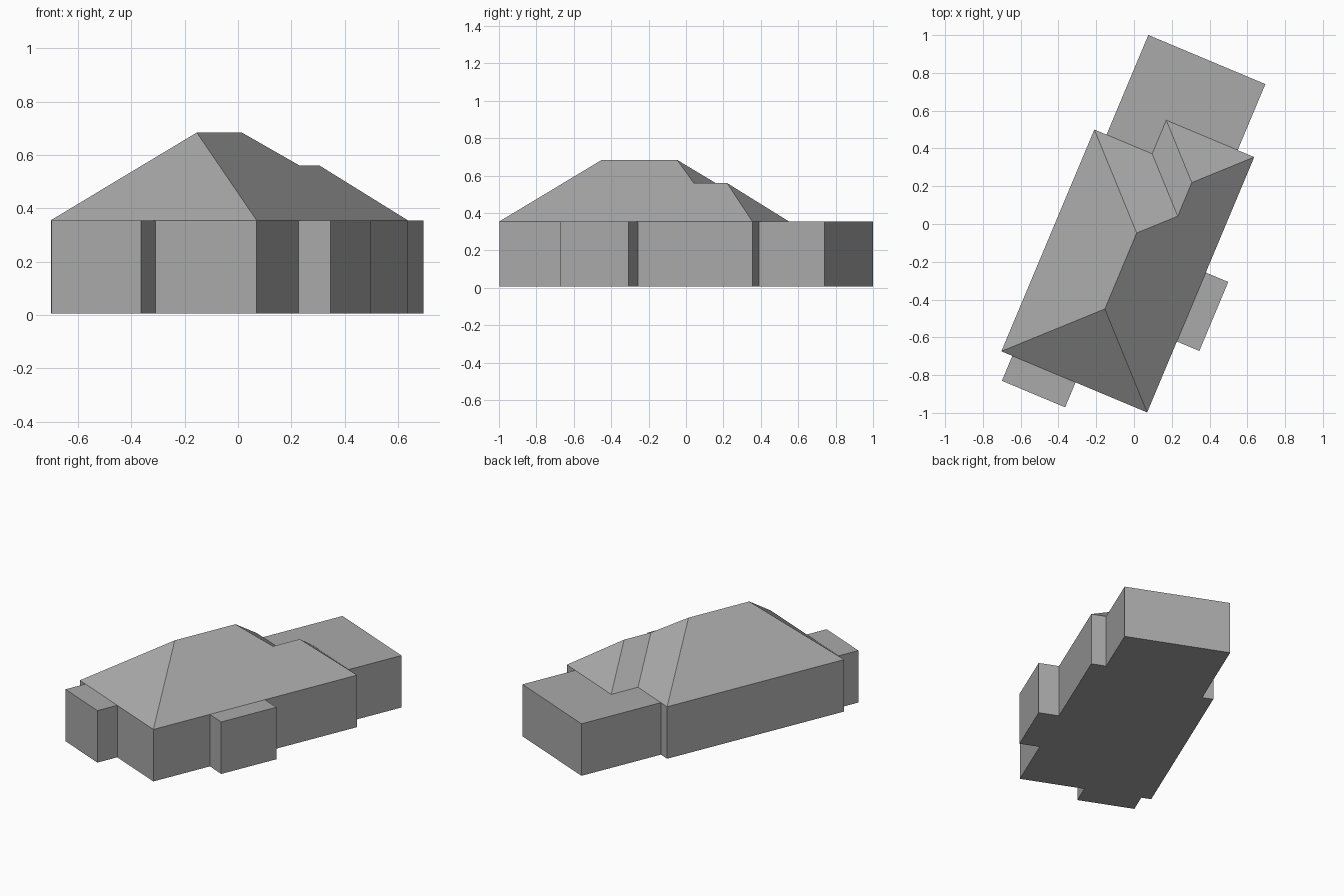
import bpy
import bmesh
import math
from mathutils import Matrix

cube = bpy.data.objects.get("Cube")
if cube:
    bpy.data.objects.remove(cube, do_unlink=True)

BASE, EAVE, WING, RIDGE = 0.006, 0.355, 0.56, 0.684
TURN = Matrix.Rotation(math.radians(-22.75), 4, "Z")  # the house stands at an angle

grey = bpy.data.materials.new("plain grey")
grey.use_nodes = True
colour = (0.4, 0.4, 0.4, 1)
grey.diffuse_color = colour
grey.node_tree.nodes["Principled BSDF"].inputs["Base Color"].default_value = colour


def finish(name, bm):
    """Turn the part into place and link it as an object."""
    bm.transform(TURN)
    mesh = bpy.data.meshes.new(name)
    bm.to_mesh(mesh)
    bm.free()
    mesh.materials.append(grey)
    bpy.context.collection.objects.link(bpy.data.objects.new(name, mesh))


def prism(name, outline, cap=True):
    """Walls and floor over a counter-clockwise outline, with a flat roof if capped."""
    bm = bmesh.new()
    low = [bm.verts.new((x, y, BASE)) for x, y in outline]
    high = [bm.verts.new((x, y, EAVE)) for x, y in outline]
    bm.faces.new(low[::-1])
    if cap:
        bm.faces.new(high)
    for i in range(len(low)):
        j = (i + 1) % len(low)
        bm.faces.new((low[i], low[j], high[j], high[i]))
    finish(name, bm)


def box(x0, x1, y0, y1):
    return [(x0, y0), (x1, y0), (x1, y1), (x0, y1)]


# Main house: L-shaped walls
left, right, front, back = -0.387, 0.45, -0.893, 0.38
wing_left, wing_back = -0.055, 0.573
plan = [(left, front), (right, front), (right, wing_back),
        (wing_left, wing_back), (wing_left, back), (left, back)]
prism("main_walls", plan, cap=False)

# Hipped roof with a lower rear wing
mid, wing_mid = (left + right) / 2, (wing_left + right) / 2
half, wing_half = (right - left) / 2, (right - wing_left) / 2
ridge = [(mid, front + half, RIDGE), (mid, back - half, RIDGE),
         (wing_mid, back - wing_half, WING), (wing_mid, wing_back - wing_half, WING)]
bm = bmesh.new()
a, b, c, w, v, d = [bm.verts.new((x, y, EAVE)) for x, y in plan]
r1, r2, s1, s2 = [bm.verts.new(p) for p in ridge]
for face in ((a, b, r1), (b, c, s2, s1, r2, r1), (c, w, s2),
             (w, v, s1, s2), (v, d, r2, s1), (d, a, r1, r2)):
    bm.faces.new(face)
finish("hipped_roof", bm)

# Flat-roofed annexes
prism("front_annex", box(-0.324, 0.039, -1.036, front))
prism("side_annex", box(right, 0.579, -0.486, -0.09))
prism("rear_annex", [(-0.317, back), (wing_left, back), (wing_left, wing_back),
                     (0.355, wing_back), (0.355, 0.952), (-0.317, 0.952)])
